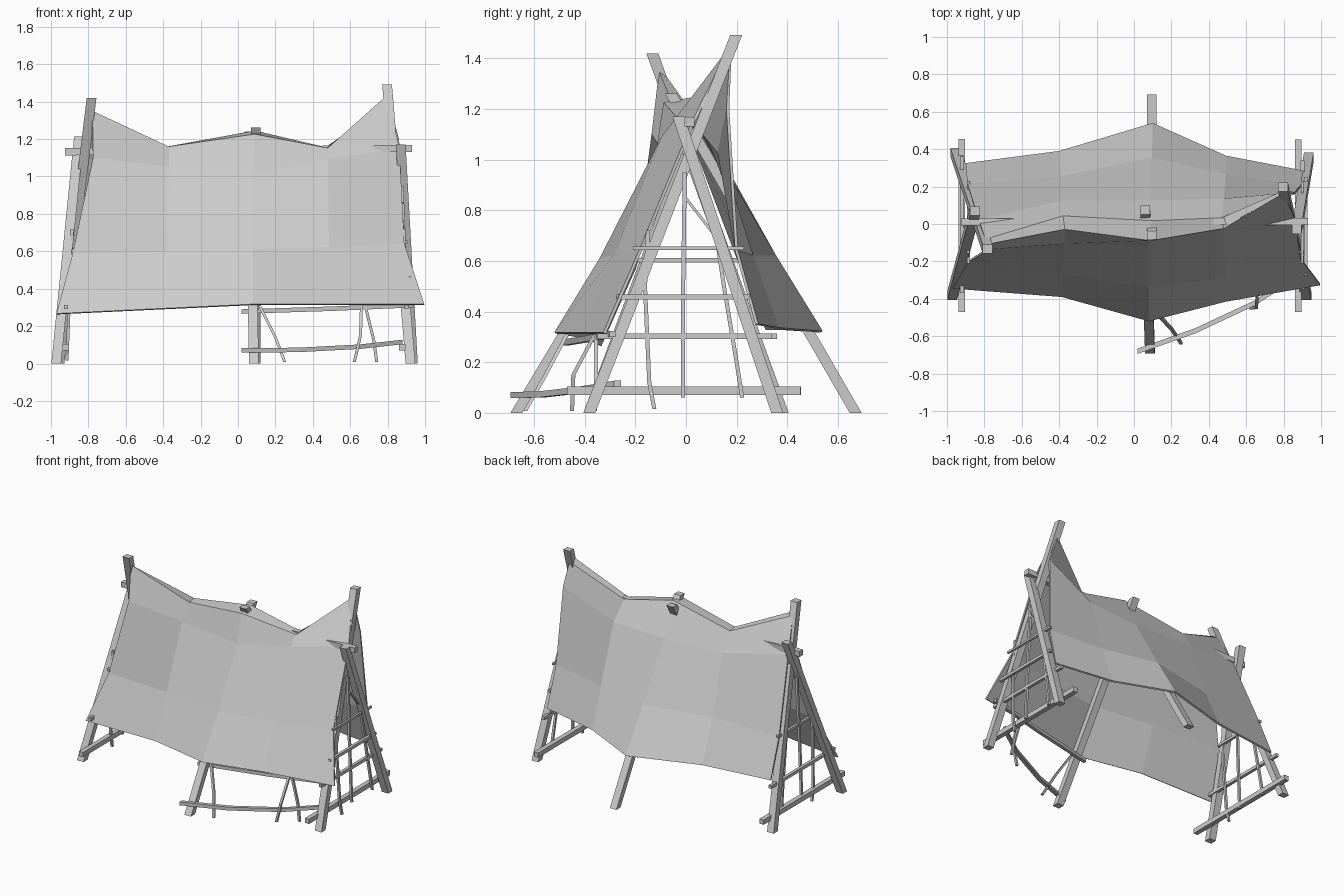
import bpy, bmesh


def stick(name, pts, w, h=None):
    """Square-section bar through pts; ends are cut square to the dominant axis."""
    h = h or w
    d = [abs(pts[-1][i] - pts[0][i]) for i in range(3)]
    axis = d.index(max(d))
    a, b = [i for i in range(3) if i != axis]
    bm = bmesh.new()
    rings = []
    for p in pts:
        ring = []
        for s, t in ((-1, -1), (1, -1), (1, 1), (-1, 1)):
            c = list(p)
            c[a] += s * w / 2
            c[b] += t * h / 2
            ring.append(bm.verts.new(c))
        rings.append(ring)
    for r, q in zip(rings, rings[1:]):
        for i in range(4):
            j = (i + 1) % 4
            bm.faces.new((r[i], r[j], q[j], q[i]))
    bm.faces.new(rings[0][::-1])
    bm.faces.new(rings[-1])
    bmesh.ops.recalc_face_normals(bm, faces=bm.faces)
    return finish(name, bm)


def finish(name, bm):
    me = bpy.data.meshes.new(name)
    bm.to_mesh(me)
    bm.free()
    ob = bpy.data.objects.new(name, me)
    bpy.context.collection.objects.link(ob)
    return ob


# Main leaning poles: three crossed pairs
poles = {
    "left_front_pole": ((-.972, -.382, 0), (-.85, .07, 1.215)),
    "left_back_pole": ((-.955, .382, 0), (-.783, -.133, 1.42)),
    "right_front_pole": ((.922, -.382, 0), (.797, .198, 1.492)),
    "right_back_pole": ((.935, .36, 0), (.87, -.03, 1.17)),
    "middle_front_pole": ((.085, -.67, 0), (.06, .075, 1.24)),
    "middle_back_pole": ((.095, .67, 0), (.095, -.06, 1.262)),
}
for name, pts in poles.items():
    stick(name, pts, .052, .047)

# Ridge beam
stick("ridge_beam", ((-.925, .01, 1.132), (.93, .014, 1.15)), .038)

# Cloth: one sheet draped over the ridge, five columns from hem to hem
columns = [
    [(-.97, -.34, .265), (-.885, -.2, .58), (-.775, -.13, 1.1), (-.78, -.105, 1.345),
     (-.795, -.085, 1.33), (-.83, .02, 1.1), (-.89, .21, .6), (-.9, .32, .33)],
    [(-.385, -.385, .293), (-.38, -.26, .6), (-.37, -.1, 1.05), (-.37, -.025, 1.155),
     (-.38, .04, 1.155), (-.38, .12, 1.03), (-.39, .25, .62), (-.4, .385, .33)],
    [(.08, -.515, .315), (.08, -.335, .61), (.08, -.115, 1.015), (.09, -.085, 1.222),
     (.09, .015, 1.24), (.09, .12, 1.01), (.095, .35, .62), (.1, .535, .32)],
    [(.49, -.41, .315), (.485, -.28, .62), (.48, -.09, 1.09), (.48, -.02, 1.148),
     (.47, .03, 1.152), (.48, .13, 1.03), (.49, .26, .62), (.49, .36, .335)],
    [(.995, -.322, .315), (.888, -.18, .64), (.862, .03, 1.15), (.8, .165, 1.43),
     (.805, .175, 1.39), (.86, .165, 1.2), (.89, .2, .64), (.905, .28, .35)],
]
bm = bmesh.new()
grid = [[bm.verts.new(p) for p in col] for col in columns]
for c, n in zip(grid, grid[1:]):
    for i in range(len(c) - 1):
        bm.faces.new((c[i], n[i], n[i + 1], c[i + 1]))
cloth = finish("cloth_cover", bm)
mod = cloth.modifiers.new("thickness", "SOLIDIFY")
mod.thickness = .012
mod.offset = 0

# End lattices: bars (x, y0, y1, z, width)
bars = [
    ("left", -.92, -.47, .455, .088, .034), ("left", -.92, -.37, .36, .302, .022),
    ("left", -.885, -.21, .23, .602, .018),
    ("right", .878, -.47, .452, .088, .034), ("right", .9, -.35, .34, .302, .022),
    ("right", .918, -.275, .25, .457, .02), ("right", .9, -.21, .23, .65, .014),
]
for i, (side, x, y0, y1, z, w) in enumerate(bars):
    stick(f"{side}_crossbar_{i}", ((x, y0, z), (x, y1, z)), w)

# Thin bent uprights woven through both end lattices
uprights = [
    ((-.125, .015), (-.145, .12), (-.162, .5), (-.15, .72)),
    ((-.012, .06), (-.012, .45), (-.005, .95)),
    ((.222, .06), (.2, .2), (.15, .5), (.12, .7)),
]
for side, s in (("left", -1), ("right", 1)):
    for i, path in enumerate(uprights):
        pts = [(s * (.915 - .04 * z), y, z) for y, z in path]
        stick(f"{side}_upright_{i}", pts, .016)
stick("right_brace", ((.89, .13, .68), (.88, -.01, .86)), .014)

# Front rails across the right bay
stick("front_lower_rail", ((.02, -.68, .07), (.33, -.57, .073), (.65, -.42, .09), (.88, -.27, .115)), .028, .024)
stick("front_upper_rail", ((.02, -.475, .278), (.5, -.385, .293), (.94, -.29, .312)), .024)

# Front bay uprights
front = [
    ((.25, -.635, .008), (.2, -.56, .14), (.115, -.47, .31)),
    ((.622, -.45, .008), (.655, -.445, .15), (.66, -.36, .31)),
    ((.742, -.36, .008), (.725, -.355, .13), (.68, -.355, .31)),
]
for i, pts in enumerate(front):
    stick(f"front_upright_{i}", pts, .016)
